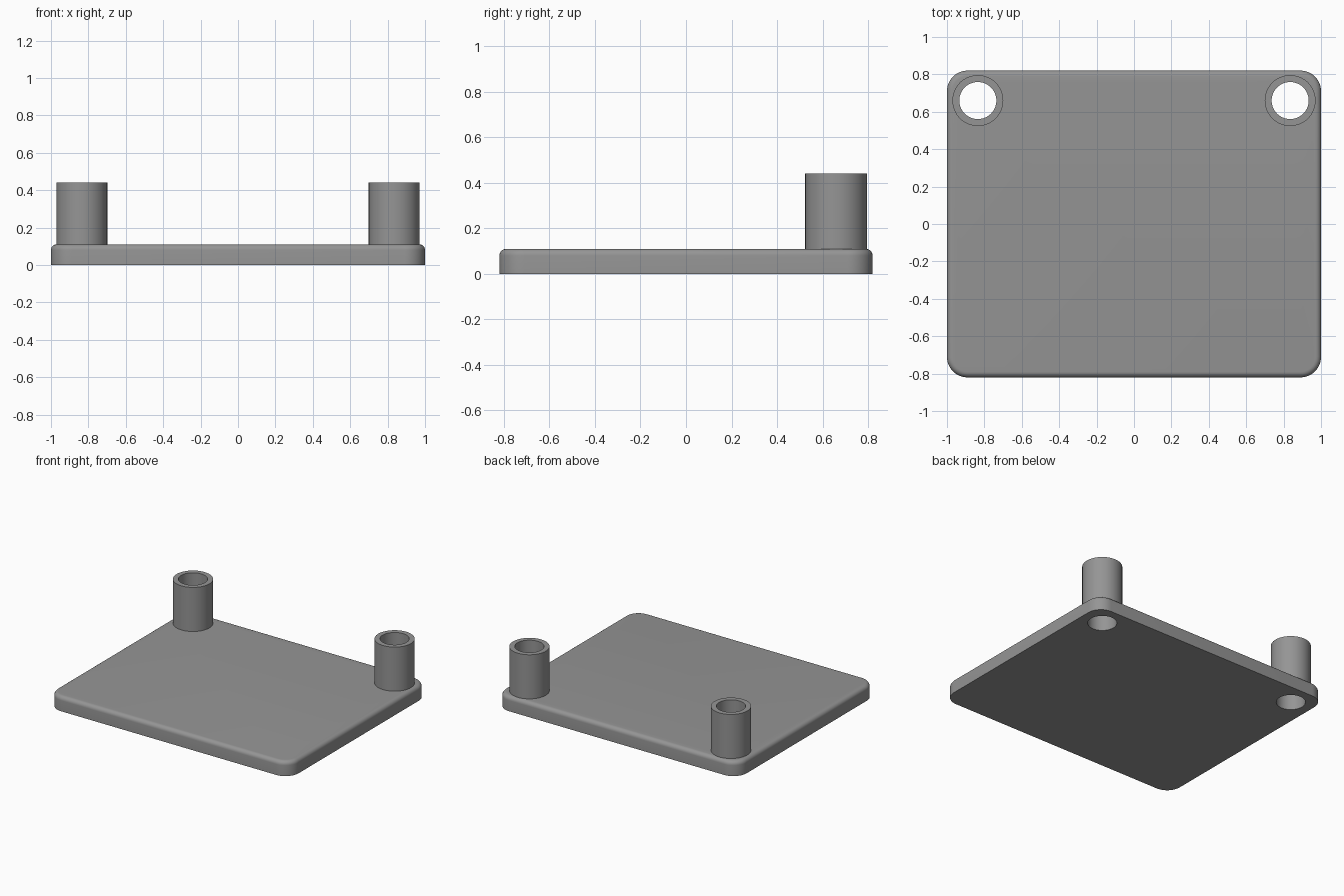
import bpy, bmesh, math

if "Cube" in bpy.data.objects:
    bpy.data.objects.remove(bpy.data.objects["Cube"])

grey = bpy.data.materials.new("mid grey")
grey.diffuse_color = (0.30, 0.30, 0.30, 1)
grey.use_nodes = True
grey.node_tree.nodes["Principled BSDF"].inputs["Base Color"].default_value = grey.diffuse_color

W, D, H = 1.0, 0.82, 0.11           # plate half width, half depth, height
CORNER, EDGE = 0.11, 0.03           # corner radius, top edge rounding
PX, PY, R_OUT, R_IN, TOP = 0.835, 0.66, 0.136, 0.099, 0.44
SEG = 64


def circle(r, z, cx=0, cy=0):
    return [(cx + r * math.cos(2 * math.pi * i / SEG),
             cy + r * math.sin(2 * math.pi * i / SEG), z) for i in range(SEG)]


def rounded_rect(inset, z, steps=12):
    pts = []
    for k, (sx, sy) in enumerate([(1, 1), (-1, 1), (-1, -1), (1, -1)]):
        for i in range(steps + 1):
            a = (k + i / steps) * math.pi / 2
            pts.append((sx * (W - CORNER) + (CORNER - inset) * math.cos(a),
                        sy * (D - CORNER) + (CORNER - inset) * math.sin(a), z))
    return pts


def loft(name, loops, closed=False):
    """Skin a stack of loops, either capped or joined end to start."""
    bm = bmesh.new()
    rings = [[bm.verts.new(p) for p in loop] for loop in loops]
    pairs = list(zip(rings, rings[1:]))
    if closed:
        pairs.append((rings[-1], rings[0]))
    else:
        bm.faces.new(rings[0])
        bm.faces.new(rings[-1])
    n = len(rings[0])
    for a, b in pairs:
        for i in range(n):
            j = (i + 1) % n
            bm.faces.new((a[i], a[j], b[j], b[i]))
    bmesh.ops.recalc_face_normals(bm, faces=bm.faces)
    me = bpy.data.meshes.new(name)
    bm.to_mesh(me)
    bm.free()
    me.materials.append(grey)
    ob = bpy.data.objects.new(name, me)
    bpy.context.collection.objects.link(ob)
    return ob


def activate(ob):
    bpy.ops.object.select_all(action='DESELECT')
    ob.select_set(True)
    bpy.context.view_layer.objects.active = ob


def smooth(ob):
    activate(ob)
    bpy.ops.object.shade_smooth_by_angle(angle=math.radians(30))


# Base plate with a rounded top edge
loops = [rounded_rect(0, 0)]
for i in range(7):
    a = i / 6 * math.pi / 2
    loops.append(rounded_rect(EDGE * (1 - math.cos(a)), H - EDGE + EDGE * math.sin(a)))
plate = loft("base_plate", loops)

for side, sx in (("left", -1), ("right", 1)):
    # Through hole in the plate
    cutter = loft("hole_cutter", [circle(R_IN, z, sx * PX, PY) for z in (-0.1, 0.3)])
    mod = plate.modifiers.new("hole", 'BOOLEAN')
    mod.operation, mod.solver, mod.object = 'DIFFERENCE', 'EXACT', cutter
    activate(plate)
    bpy.ops.object.modifier_apply(modifier=mod.name)
    bpy.data.objects.remove(cutter)

    # Hollow post above the hole
    post = loft("post_" + side, [circle(R_OUT, H - 0.01), circle(R_OUT, TOP),
                                 circle(R_IN, TOP), circle(R_IN, H)], closed=True)
    post.location = (sx * PX, PY, 0)
    smooth(post)

smooth(plate)
